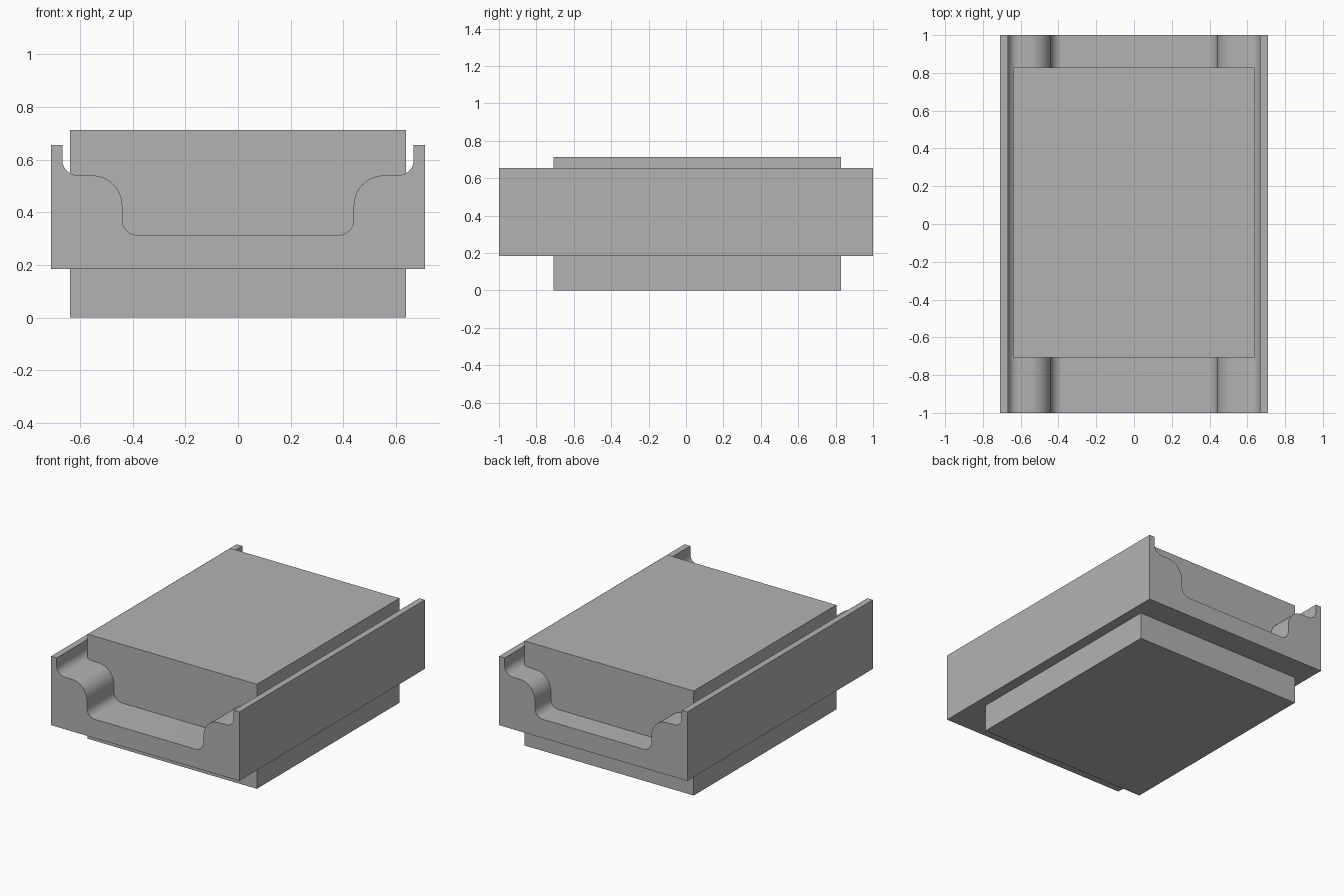
import bpy, bmesh, math

if "Cube" in bpy.data.objects:
    bpy.data.objects.remove(bpy.data.objects["Cube"])

grey = bpy.data.materials.new("plain grey")
grey.diffuse_color = (0.45, 0.45, 0.45, 1)
grey.use_nodes = True
grey.node_tree.nodes["Principled BSDF"].inputs["Base Color"].default_value = grey.diffuse_color


def arc(cx, cz, r, a0, a1, n=10):
    """Points along a circular arc, angles in degrees."""
    return [(cx + r * math.cos(math.radians(a0 + (a1 - a0) * i / n)),
             cz + r * math.sin(math.radians(a0 + (a1 - a0) * i / n))) for i in range(n + 1)]


def extrude(name, outline, y0, y1):
    """Closed x-z outline swept along y."""
    bm = bmesh.new()
    face = bm.faces.new([bm.verts.new((x, y0, z)) for x, z in outline])
    ext = bmesh.ops.extrude_face_region(bm, geom=[face])["geom"]
    bmesh.ops.translate(bm, vec=(0, y1 - y0, 0),
                        verts=[v for v in ext if isinstance(v, bmesh.types.BMVert)])
    bmesh.ops.recalc_face_normals(bm, faces=bm.faces)
    mesh = bpy.data.meshes.new(name)
    bm.to_mesh(mesh)
    bm.free()
    mesh.materials.append(grey)
    ob = bpy.data.objects.new(name, mesh)
    bpy.context.collection.objects.link(ob)
    bpy.ops.object.select_all(action='DESELECT')
    ob.select_set(True)
    bpy.context.view_layer.objects.active = ob
    bpy.ops.object.shade_smooth_by_angle(angle=math.radians(30))
    return ob


# Channel: right half of the stepped trough section, then mirrored
half = [(0.71, 0.185), (0.71, 0.655), (0.668, 0.655)]
half += arc(0.61, 0.599, 0.058, 0, -90)       # lip fillet
half += arc(0.555, 0.425, 0.115, 90, 180)     # rounded shoulder
half += arc(0.38, 0.373, 0.06, 0, -90)        # floor fillet
extrude("channel", half + [(-x, z) for x, z in reversed(half)], -1.0, 1.0)

# Block set through the channel
block = [(-0.638, 0), (0.638, 0), (0.638, 0.713), (-0.638, 0.713)]
extrude("block", block, -0.708, 0.828)
